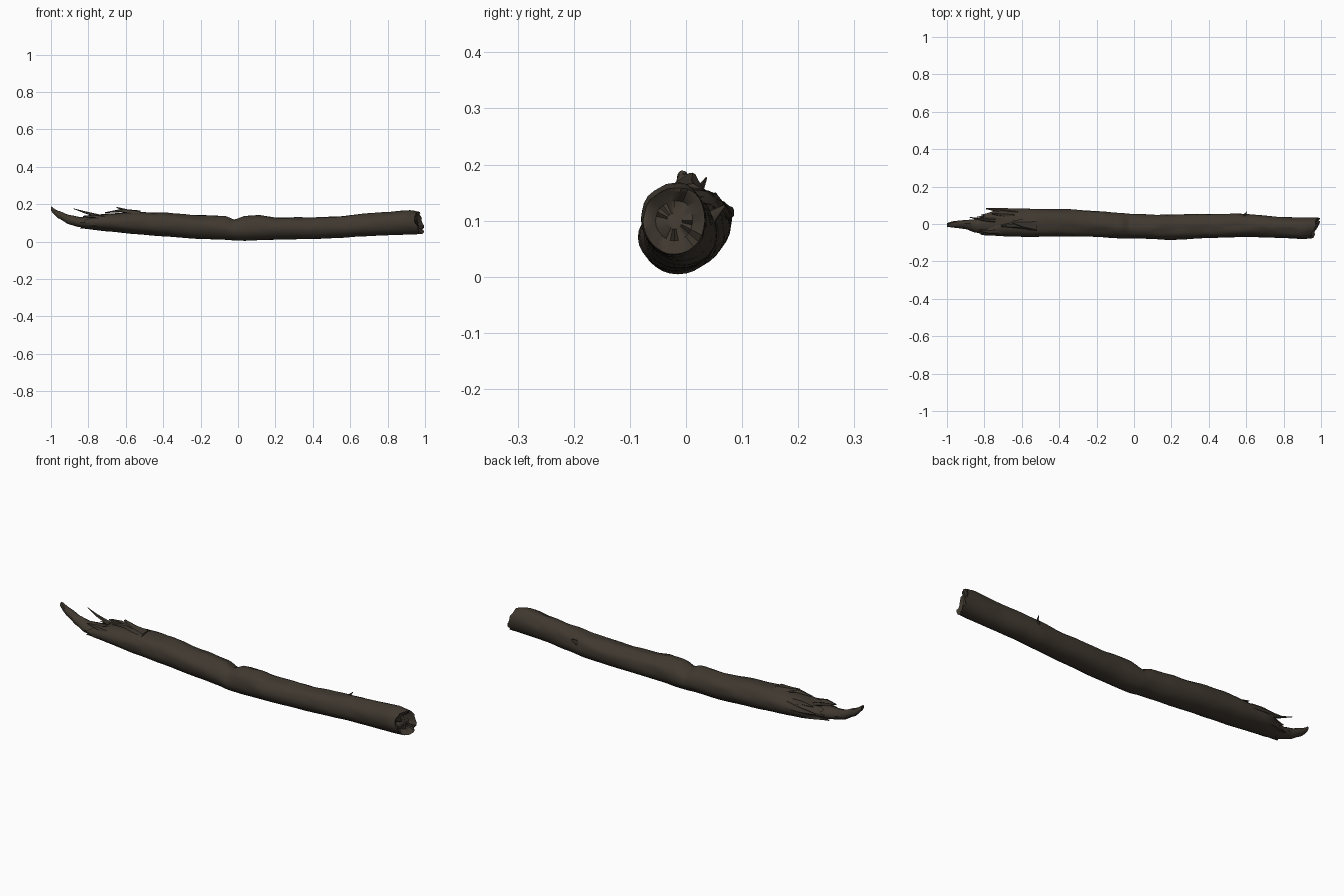
import bpy, bmesh, math, random
from mathutils import Vector, noise

random.seed(4)
if "Cube" in bpy.data.objects:
    bpy.data.objects.remove(bpy.data.objects["Cube"], do_unlink=True)

bark = bpy.data.materials.new("dark_brown_bark")
colour = (0.05, 0.04, 0.029, 1)
bark.diffuse_color = colour
bark.use_nodes = True
bsdf = bark.node_tree.nodes["Principled BSDF"]
bsdf.inputs["Base Color"].default_value = colour
bsdf.inputs["Roughness"].default_value = 0.9


def sample(stations, x):
    """Smoothly interpolate the station bounds (x, y0, y1, z0, z1)."""
    for a, b in zip(stations, stations[1:]):
        if x <= b[0]:
            break
    t = min(max((x - a[0]) / (b[0] - a[0]), 0), 1)
    t = 0.5 * t + 0.5 * t * t * (3 - 2 * t)
    return [p + (q - p) * t for p, q in zip(a, b)][1:]


def finish(name, bm, angle=40):
    bmesh.ops.recalc_face_normals(bm, faces=bm.faces)
    mesh = bpy.data.meshes.new(name)
    bm.to_mesh(mesh)
    bm.free()
    mesh.materials.append(bark)
    obj = bpy.data.objects.new(name, mesh)
    bpy.context.collection.objects.link(obj)
    bpy.ops.object.select_all(action="DESELECT")
    obj.select_set(True)
    bpy.context.view_layer.objects.active = obj
    bpy.ops.object.shade_smooth_by_angle(angle=math.radians(angle))
    return obj


def loft(name, stations, steps, sides, bump, end_shift, caps):
    """Skin rings along x; caps lists (scale, x offset) rings for each end."""
    bm = bmesh.new()
    first, last = stations[0][0], stations[-1][0]
    rings = []
    for i in range(steps + 1):
        x = first + (last - first) * i / steps
        y0, y1, z0, z1 = sample(stations, x)
        cy, cz, ry, rz = (y0 + y1) / 2, (z0 + z1) / 2, (y1 - y0) / 2, (z1 - z0) / 2
        ring = []
        for k in range(sides):
            a = math.tau * k / sides
            c, s = math.cos(a), math.sin(a)
            # Long grain along the trunk, stronger on its upper side
            n = noise.noise(Vector((x * 5, c * 1.8, s * 1.8)))
            n += 0.5 * noise.noise(Vector((x * 14, c * 4, s * 4)))
            r = 1 + bump * n * (0.55 + 0.45 * s)
            dx = end_shift(i / steps, k, c, s)
            ring.append(bm.verts.new((x + dx, cy + ry * c * r, cz + rz * s * r)))
        rings.append(ring)

    def bridge(a, b):
        for k in range(sides):
            j = (k + 1) % sides
            bm.faces.new((a[k], a[j], b[j], b[k]))

    for a, b in zip(rings, rings[1:]):
        bridge(a, b)
    # Hollowed, rough broken ends
    for ring, cap in zip((rings[0], rings[-1]), caps):
        mid = sum((v.co for v in ring), Vector()) / sides
        prev = ring
        for scale, dx in cap:
            inner = []
            for v in ring:
                p = mid + (v.co - mid) * scale
                p.x += dx + random.uniform(-0.006, 0.006)
                inner.append(bm.verts.new(p))
            bridge(prev, inner)
            prev = inner
        bm.faces.new(prev)
    return finish(name, bm)


# Trunk: gently sagging, snapped at both ends
trunk = [
    (-0.80, -0.06, 0.050, 0.07, 0.135), (-0.70, -0.065, 0.083, 0.055, 0.152),
    (-0.55, -0.07, 0.083, 0.04, 0.160), (-0.40, -0.068, 0.080, 0.028, 0.155),
    (-0.20, -0.068, 0.070, 0.014, 0.142), (-0.07, -0.075, 0.058, 0.01, 0.136),
    (-0.02, -0.078, 0.053, 0.006, 0.116), (0.04, -0.08, 0.052, 0.004, 0.140),
    (0.12, -0.083, 0.050, 0.008, 0.139), (0.20, -0.084, 0.051, 0.01, 0.127),
    (0.40, -0.076, 0.054, 0.014, 0.131), (0.55, -0.07, 0.057, 0.02, 0.137),
    (0.65, -0.07, 0.050, 0.027, 0.145), (0.80, -0.075, 0.036, 0.034, 0.157),
    (0.92, -0.080, 0.034, 0.038, 0.168), (0.97, -0.076, 0.034, 0.04, 0.160)]
jag = [random.uniform(-1, 1) for k in range(28)]


def trunk_ends(t, k, c, s):
    left = max(0, 1 - t * 14)
    right = max(0, 1 - (1 - t) * 14)
    return left * (0.035 * jag[k] + 0.03 * s) + right * (0.02 * c - 0.008 * s + 0.008 * jag[k])


loft("trunk", trunk, 100, 28, 0.10, trunk_ends,
     ([(0.85, 0.03), (0.55, 0.06), (0.2, 0.05)],
      [(0.88, -0.004), (0.6, -0.022), (0.25, -0.014)]))

# Long tongue of wood left at the snapped end
tongue = [
    (-1.0, -0.016, 0.004, 0.165, 0.190), (-0.96, -0.02, 0.016, 0.123, 0.165),
    (-0.90, -0.026, 0.02, 0.09, 0.138), (-0.85, -0.045, 0.026, 0.077, 0.130),
    (-0.78, -0.062, 0.045, 0.068, 0.130), (-0.68, -0.05, 0.05, 0.065, 0.125)]
loft("broken_tongue", tongue, 26, 14, 0.22,
     lambda t, k, c, s: 0.012 * jag[k] * max(0, 1 - t * 8) if t > 0 else 0,
     ([(0.5, 0.005)], [(0.5, 0)]))


def splinter(name, path, width, thick):
    """Thin tapered shard following a path from root to tip."""
    bm = bmesh.new()
    rings = []
    for i, p in enumerate(path):
        f = 1 - 0.85 * i / (len(path) - 1)
        offsets = ((-1, -0.5), (0.2, -1), (1, -0.2), (0.3, 1), (-0.7, 0.7))
        rings.append([bm.verts.new(Vector(p) + Vector((0, u * width * f, v * thick * f)))
                      for u, v in offsets])
    for a, b in zip(rings, rings[1:]):
        for k in range(5):
            j = (k + 1) % 5
            bm.faces.new((a[k], a[j], b[j], b[k]))
    bm.faces.new(rings[0])
    bm.faces.new(rings[-1])
    finish(name, bm, 30)


# Shards around the snapped end
splinter("back_splinter", [(-0.62, 0.06, 0.11), (-0.71, 0.073, 0.112), (-0.79, 0.082, 0.12)], 0.022, 0.025)
splinter("thin_splinter", [(-0.74, 0.02, 0.135), (-0.82, 0.025, 0.157), (-0.88, 0.036, 0.176)], 0.012, 0.01)
splinter("side_splinter", [(-0.70, -0.03, 0.12), (-0.77, -0.04, 0.135), (-0.83, -0.035, 0.135)], 0.024, 0.016)
splinter("rear_splinter", [(-0.64, 0.045, 0.13), (-0.70, 0.05, 0.14), (-0.76, 0.055, 0.14)], 0.02, 0.018)
splinter("upper_splinter", [(-0.52, 0.0, 0.15), (-0.59, 0.002, 0.163), (-0.65, 0.01, 0.183)], 0.045, 0.016)
splinter("torn_bark", [(-0.56, 0.0, 0.155), (-0.63, -0.005, 0.165), (-0.71, -0.01, 0.155)], 0.03, 0.014)

# Small twig stub on the back
splinter("twig_stub", [(0.585, 0.04, 0.10), (0.60, 0.055, 0.115), (0.605, 0.068, 0.126)], 0.012, 0.014)
